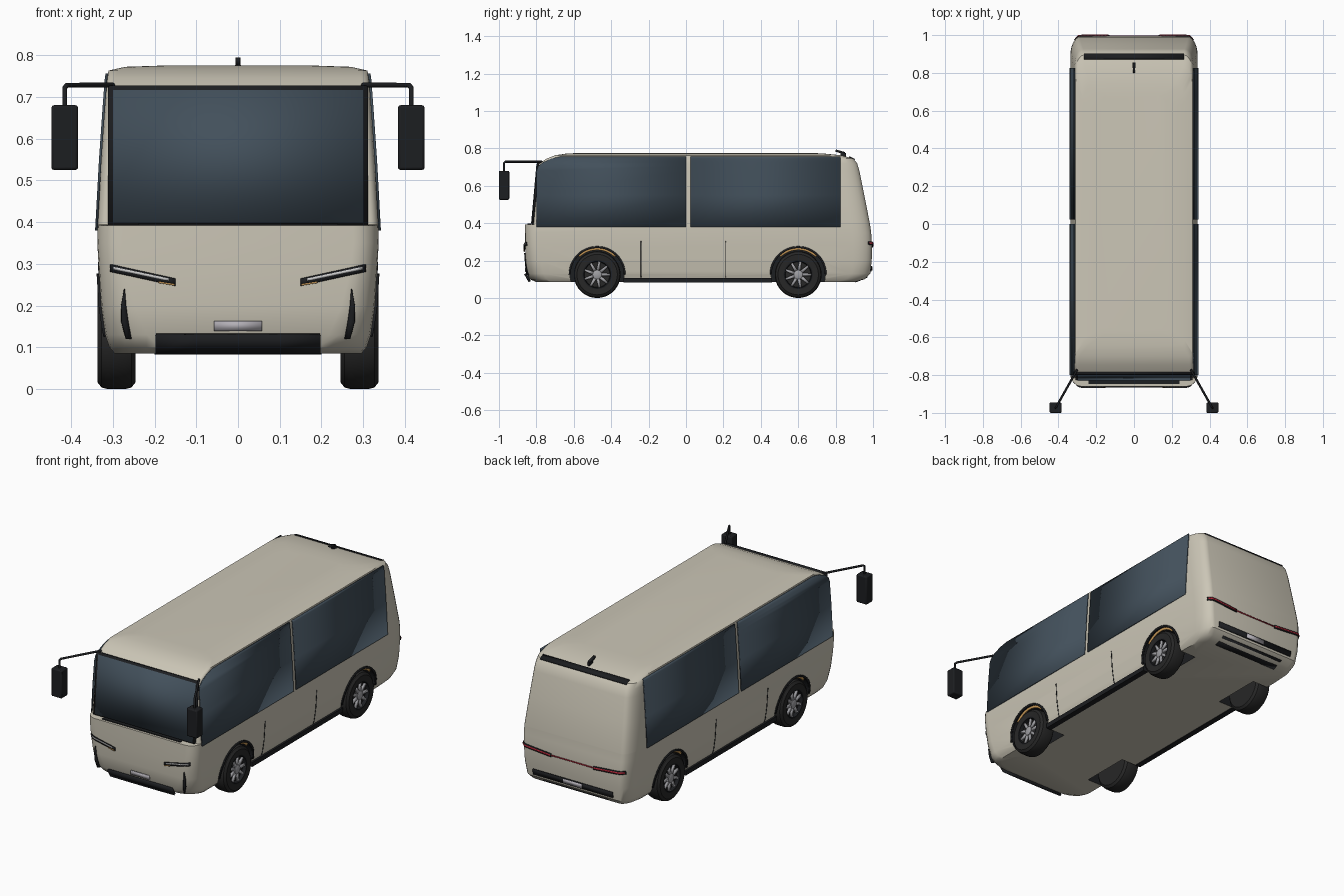
import bpy, bmesh
from math import sin, cos, pi, sqrt
from mathutils import Vector

if "Cube" in bpy.data.objects:
    bpy.data.objects.remove(bpy.data.objects["Cube"])

def mat(name, r, g, b):
    m = bpy.data.materials.new(name)
    m.diffuse_color = (r, g, b, 1)
    m.use_nodes = True
    m.node_tree.nodes["Principled BSDF"].inputs["Base Color"].default_value = m.diffuse_color
    return m

PAINT = mat("paint", .60, .565, .47)
GLASS = mat("glass", .055, .08, .105)
BLACK = mat("black_trim", .012, .013, .015)
RUBBER = mat("rubber", .02, .02, .02)
METAL = mat("metal", .35, .35, .37)
WHITE = mat("lamp_white", .8, .8, .82)
RED = mat("lamp_red", .45, .02, .04)
AMBER = mat("amber", .6, .33, .1)
PLATE = mat("plate", .45, .43, .47)

def obj(name, verts, faces, m, smooth=True):
    me = bpy.data.meshes.new(name)
    bm = bmesh.new()
    vs = [bm.verts.new(v) for v in verts]
    for f in faces:
        bm.faces.new([vs[i] for i in f])
    bmesh.ops.recalc_face_normals(bm, faces=bm.faces)
    bm.to_mesh(me)
    bm.free()
    me.materials.append(m)
    o = bpy.data.objects.new(name, me)
    bpy.context.collection.objects.link(o)
    if smooth:
        shade(o)
    return o

def shade(o):
    bpy.ops.object.select_all(action='DESELECT')
    o.select_set(True)
    bpy.context.view_layer.objects.active = o
    bpy.ops.object.shade_smooth_by_angle(angle=.55)

def loft(name, rings, m, caps=True):
    n, k = len(rings[0]), len(rings)
    faces = [(i*n+j, i*n+(j+1) % n, (i+1)*n+(j+1) % n, (i+1)*n+j)
             for i in range(k-1) for j in range(n)]
    if caps:
        faces += [tuple(range(n)), tuple(range((k-1)*n, k*n))]
    return obj(name, [p for r in rings for p in r], faces, m)

def sheet(name, rows, m, t=.006):
    """Thin panel from a list of point pairs."""
    faces = [(2*i, 2*i+1, 2*i+3, 2*i+2) for i in range(len(rows)-1)]
    o = obj(name, [p for r in rows for p in r], faces, m)
    s = o.modifiers.new("thickness", 'SOLIDIFY')
    s.thickness, s.offset = t, 0
    return o

def box(name, lo, hi, m, bevel=0):
    r = lambda z: [(lo[0], lo[1], z), (hi[0], lo[1], z), (hi[0], hi[1], z), (lo[0], hi[1], z)]
    o = loft(name, [r(lo[2]), r(hi[2])], m)
    if bevel:
        b = o.modifiers.new("bevel", 'BEVEL')
        b.width, b.segments = bevel, 2
    return o

def lathe(name, prof, cy, cz, m, n=40):
    """Revolve (x, radius) pairs about an axle along x."""
    return loft(name, [[(x, cy+r*cos(2*pi*i/n), cz+r*sin(2*pi*i/n)) for i in range(n)]
                       for x, r in prof], m)

# body levels: z, half width, front y, rear y, front corner x and y radius
LEVELS = [(.085, .295, -.80, .90, .13, .08), (.10, .308, -.835, .955, .12, .09),
          (.13, .318, -.852, .985, .10, .09), (.20, .328, -.858, .993, .08, .08),
          (.28, .333, -.86, .994, .065, .07), (.35, .337, -.86, .99, .06, .065),
          (.392, .336, -.86, .984, .06, .065), (.394, .336, -.815, .984, .02, .025),
          (.55, .327, -.80, .953, .02, .025), (.68, .318, -.79, .927, .02, .025),
          (.72, .315, -.783, .915, .02, .03), (.745, .313, -.745, .895, .02, .03),
          (.763, .310, -.70, .83, .02, .03), (.772, .27, -.64, .74, .03, .03),
          (.775, .18, -.58, .68, .03, .03)]

def level(z):
    for a, b in zip(LEVELS, LEVELS[1:]):
        if z <= b[0]:
            t = (z-a[0])/(b[0]-a[0])
            return [p+(q-p)*t for p, q in zip(a, b)]
    return list(LEVELS[-1])

def on_front(x, z, off=.003):
    _, w, f, r, cx, cy = level(z)
    d = min(max(0, abs(x)-w+cx)/cx, 1)
    return Vector((x, f+cy-cy*sqrt(1-d*d)-off, z))

def on_rear(x, z, off=.003):
    _, w, f, r, cx, cy = level(z)
    d = min(max(0, abs(x)-w+.05)/.05, 1)
    return Vector((x, r-.1+.1*sqrt(1-d*d)+off, z))

def on_side(s, y, z, off=.003):
    return Vector((s*(level(z)[1]+off), y, z))

# body shell
rings = []
for z, w, f, r, cx, cy in LEVELS:
    half = [(w-cx+cx*sin(i*pi/12), f+cy-cy*cos(i*pi/12)) for i in range(7)]
    half += [(w-.05+.05*cos(i*pi/12), r-.1+.1*sin(i*pi/12)) for i in range(7)]
    rings.append([(x, y, z) for x, y in half] + [(-x, y, z) for x, y in reversed(half)])
body = loft("body_shell", rings, PAINT)

# wheel wells cut from the body
WHEELS = [(s, y) for s in (-1, 1) for y in (-.475, .60)]
R, CZ = .145, .125
for s, y in WHEELS:
    cut = lathe("wheel_well_cutter", [(s*.2, R), (s*.4, R)], y, CZ, BLACK, 48)
    cut.hide_render = True
    b = body.modifiers.new("well", 'BOOLEAN')
    b.object, b.operation, b.solver = cut, 'DIFFERENCE', 'EXACT'
    b.material_mode = 'TRANSFER'
    bpy.ops.object.select_all(action='DESELECT')
    bpy.context.view_layer.objects.active = body
    body.select_set(True)
    bpy.ops.object.modifier_apply(modifier="well")
    bpy.data.objects.remove(cut)
shade(body)

# wheels and arch trims
for s, y in WHEELS:
    lathe("tire", [(s*x, r) for x, r in [(.245, .075), (.245, .108), (.255, .121), (.27, .125), (.312, .125),
          (.327, .121), (.337, .108), (.335, .078), (.315, .074)]], y, CZ, RUBBER)
    lathe("rim_ring", [(s*x, r) for x, r in [(.31, .079), (.335, .079), (.335, .071), (.312, .067)]], y, CZ, BLACK)
    lathe("hub", [(s*.31, .026), (s*.33, .024), (s*.334, .014)], y, CZ, METAL, 20)
    for k in range(9):
        a = 2*pi*k/9
        d, t = Vector((0, cos(a), sin(a))), Vector((0, -sin(a), cos(a)))
        c = Vector((s*.323, y, CZ))
        sheet("spoke", [(c+d*.02+t*.009, c+d*.02-t*.009), (c+d*.072+t*.006, c+d*.072-t*.006)], METAL, .01)
    def arc(r, a, off):
        return on_side(s, y+r*cos(a), CZ+r*sin(a), off)
    sheet("arch_trim", [(arc(.142, pi*i/24, .003), arc(.152, pi*i/24, .003)) for i in range(25)], BLACK)
    sheet("arch_liner", [(arc(.131, pi*(.25+i/24), -.01), arc(.144, pi*(.25+i/24), -.01)) for i in range(13)], AMBER)

for s in (-1, 1):
    # side windows, front edge following the roof slope
    edge = [(.38, -.80), (.55, -.80), (.68, -.798), (.705, -.79), (.725, -.765), (.745, -.72), (.756, -.67)]
    sheet("front_side_window", [(on_side(s, y, z), on_side(s, 0, z)) for z, y in edge], GLASS)
    sheet("rear_side_window", [(on_side(s, .025, z), on_side(s, .825, z)) for z, y in edge], GLASS)
    # sill and door seams
    box("side_sill", (min(s*.29, s*.322), -.335, .083), (max(s*.29, s*.322), .46, .108), BLACK)
    for y in (-.24, .213):
        sheet("door_seam", [(on_side(s, y-.002, z, .0), on_side(s, y+.002, z, .0))
                            for z in (.11, .13, .2, .28, .305)], BLACK, .003)
    # headlights
    def bar(name, surf, x0, x1, z0, z1, h, off, m):
        pts = [(x0+(x1-x0)*i/10, z0+(z1-z0)*i/10) for i in range(11)]
        sheet(name, [(surf(s*x, z-h/2, off), surf(s*x, z+h/2, off)) for x, z in pts], m, .005)
    bar("headlight_housing", on_front, .15, .305, .256, .29, .018, .003, BLACK)
    bar("headlight_lamp", on_front, .165, .298, .262, .290, .006, .006, WHITE)
    bar("turn_signal", on_front, .152, .19, .250, .256, .004, .006, AMBER)
    # corner air blades
    sheet("corner_blade", [(on_front(s*(x-h), z, .004), on_front(s*(x+h), z, o)) for x, z, h, o in
          [(.272, .24, .001, .005), (.274, .20, .006, .008), (.271, .16, .008, .014), (.262, .12, .006, .02)]], BLACK)
    # tail lights
    bar("taillight_housing", on_rear, .13, .315, .279, .294, .018, .003, BLACK)
    bar("taillight_lamp", on_rear, .135, .312, .280, .294, .008, .006, RED)
    # mirror head and arm
    box("mirror_head", (s*.415-.032, -1, .525), (s*.415+.032, -.945, .68), BLACK, .006)
    cu = bpy.data.curves.new("mirror_arm", 'CURVE')
    cu.dimensions, cu.bevel_depth, cu.bevel_resolution = '3D', .006, 2
    cu.use_fill_caps = True
    sp = cu.splines.new('POLY')
    path = [(.30, -.77, .728), (.41, -.965, .728), (.415, -.973, .722), (.415, -.973, .67)]
    sp.points.add(len(path)-1)
    for p, (x, y, z) in zip(sp.points, path):
        p.co = (s*x, y, z, 1)
    cu.materials.append(BLACK)
    bpy.context.collection.objects.link(bpy.data.objects.new("mirror_arm", cu))

# windshield with frame
def screen(name, x, z0, z1, off, m):
    y = lambda z: -.82+(z-.39)*.09-off
    sheet(name, [((-x, y(z), z), (x, y(z), z)) for z in (z0, z1)], m, .012)
screen("windshield_frame", .311, .391, .727, 0, BLACK)
screen("windshield_glass", .299, .399, .716, .003, GLASS)
box("wiper_cowl", (-.24, -.848, .388), (.24, -.828, .397), BLACK)

# front grille and plate
sheet("front_grille", [(on_front(x, .088, .03), on_front(x, .13, .008)) for x in (-.197, -.1, 0, .1, .197)], BLACK, .012)
sheet("front_plate", [(on_front(x, .14, .004), on_front(x, .163, .004)) for x in (-.057, .057)], PLATE)

# rear light line, vent, plate and diffuser
sheet("rear_light_line", [(on_rear(x, .277), on_rear(x, .282)) for x in (-.14, .14)], RED, .004)
sheet("rear_vent", [(on_rear(x, .142), on_rear(x, .172)) for x in (-.245, 0, .245)], BLACK)
sheet("rear_plate", [(on_rear(x, .146, .006), on_rear(x, .168, .006)) for x in (-.057, .057)], PLATE)
sheet("rear_diffuser", [(on_rear(x, .086), on_rear(x, .112)) for x in (-.2, 0, .2)], BLACK)

# roof vent strip and antenna
sheet("roof_rear_strip", [((x, .872, .755), (x, .902, .741)) for x in (-.265, .265)], BLACK)
sheet("antenna", [((-.006, .80, .788), (.006, .80, .788)), ((-.006, .85, .774), (.006, .85, .774))], BLACK, .012)
box("antenna_base", (-.007, .825, .755), (.007, .855, .776), BLACK)
